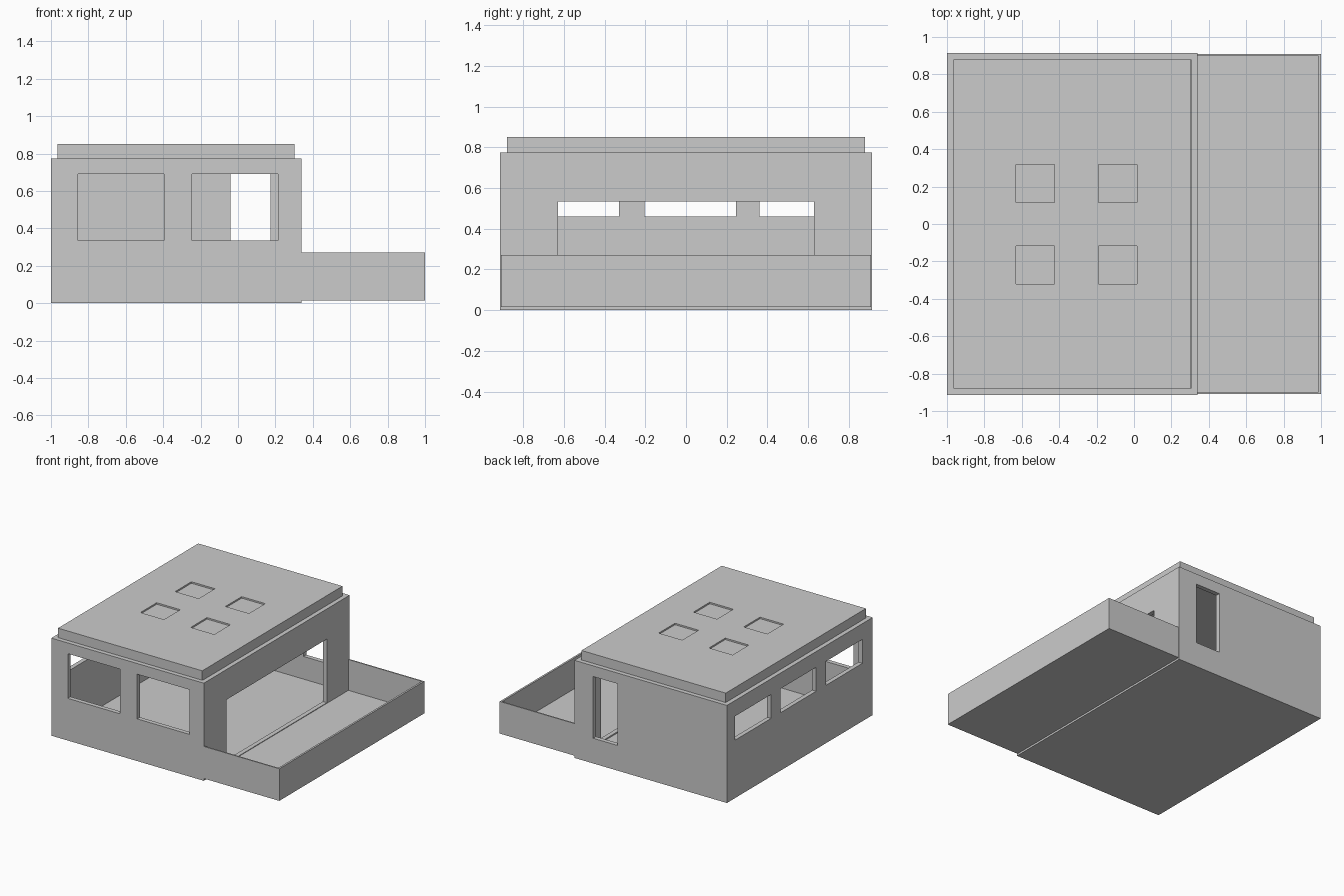
import bpy
import bmesh

if "Cube" in bpy.data.objects:
    bpy.data.objects.remove(bpy.data.objects["Cube"])


def box(name, x, y, z):
    """Axis-aligned box from (min, max) pairs."""
    bm = bmesh.new()
    bmesh.ops.create_cube(bm, size=1)
    for v in bm.verts:
        v.co = [(r[0] + r[1]) / 2 + c * (r[1] - r[0]) for r, c in zip((x, y, z), v.co)]
    me = bpy.data.meshes.new(name)
    bm.to_mesh(me)
    bm.free()
    ob = bpy.data.objects.new(name, me)
    bpy.context.collection.objects.link(ob)
    return ob


def cut(target, x, y, z):
    """Subtract a box from the target, then discard the cutter."""
    cutter = box("cutter", x, y, z)
    cutter.hide_render = True
    mod = target.modifiers.new("cut", "BOOLEAN")
    mod.operation = "DIFFERENCE"
    mod.solver = "EXACT"
    mod.object = cutter
    bpy.context.view_layer.objects.active = target
    bpy.ops.object.modifier_apply(modifier=mod.name)
    bpy.data.objects.remove(cutter, do_unlink=True)


T = 0.035                      # house wall thickness
X0, X1, Y, H = -1.0, 0.34, 0.915, 0.775

# House shell: floor and four walls, open at the top
house = box("house_walls", (X0, X1), (-Y, Y), (0, H))
cut(house, (X0 + T, X1 - T), (-Y + T, Y - T), (0.02, 1))

# Two front windows
for x in ((-0.855, -0.395), (-0.245, 0.215)):
    cut(house, x, (-Y - 0.1, -Y + 0.1), (0.335, 0.69))

# Three strip windows on the left wall
for y in ((-0.785, -0.33), (-0.205, 0.245), (0.36, 0.815)):
    cut(house, (X0 - 0.1, X0 + 0.1), y, (0.46, 0.65))

# Tall back opening and wide terrace opening
cut(house, (-0.04, 0.175), (Y - 0.1, Y + 0.1), (0.20, 0.69))
cut(house, (X1 - 0.1, X1 + 0.1), (-0.63, 0.63), (0.03, 0.535))

# Hollow roof cap with four sunken skylights
roof = box("roof", (X0 + T, X1 - T - 0.003), (-Y + T, Y - T), (H - 0.02, 0.85))
cut(roof, (X0 + T + 0.015, X1 - T - 0.018), (-Y + T + 0.015, Y - T - 0.015), (0.5, 0.83))
for x in (-0.632, -0.19):
    for y in (-0.322, 0.114):
        cut(roof, (x, x + 0.207), (y, y + 0.204), (0.838, 0.9))

# Terrace tray, open towards the house
terrace = box("terrace", (X1, 1.0), (-0.91, 0.91), (0.015, 0.27))
cut(terrace, (X1 - 0.1, 0.985), (-0.90, 0.90), (0.025, 0.5))
